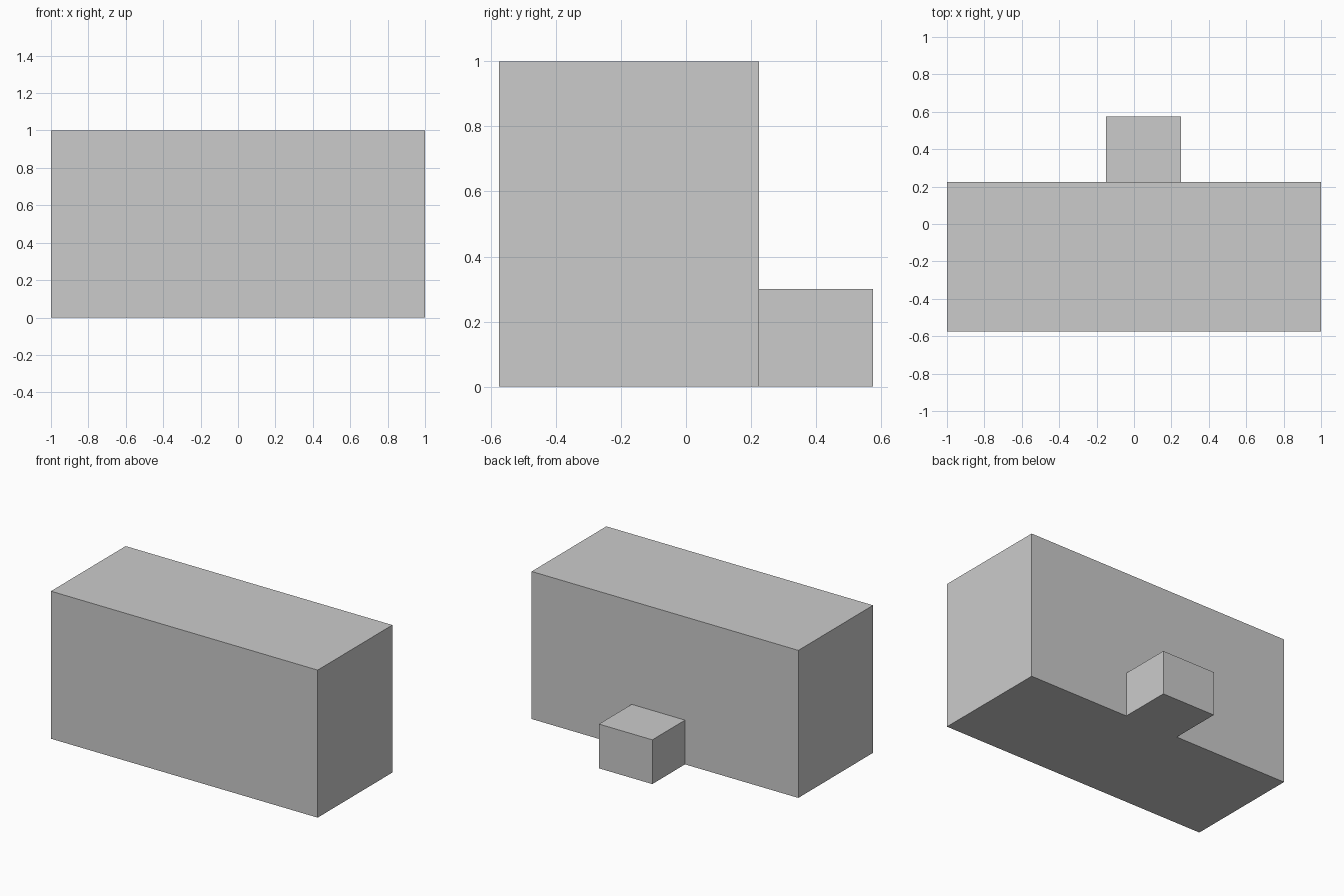
import bpy

# Remove the default cube
default = bpy.data.objects.get("Cube")
if default:
    bpy.data.objects.remove(default, do_unlink=True)

# Plain grey material
color = (0.6, 0.6, 0.6, 1)
grey = bpy.data.materials.new("plain_grey")
grey.use_nodes = True
grey.diffuse_color = color
grey.node_tree.nodes["Principled BSDF"].inputs["Base Color"].default_value = color


def box(name, low, high):
    """Axis-aligned block between two corners."""
    centre = [(a + b) / 2 for a, b in zip(low, high)]
    bpy.ops.mesh.primitive_cube_add(size=1, location=centre)
    obj = bpy.context.object
    obj.name = obj.data.name = name
    obj.scale = [b - a for a, b in zip(low, high)]
    bpy.ops.object.transform_apply(location=False, rotation=False, scale=True)
    obj.data.materials.append(grey)
    return obj


# Main block, and the low step against its back
back = 0.225
main_block = box("main_block", (-1, -0.575, 0), (1, back, 1))
rear_step = box("rear_step", (-0.15, back, 0), (0.25, 0.575, 0.3))
